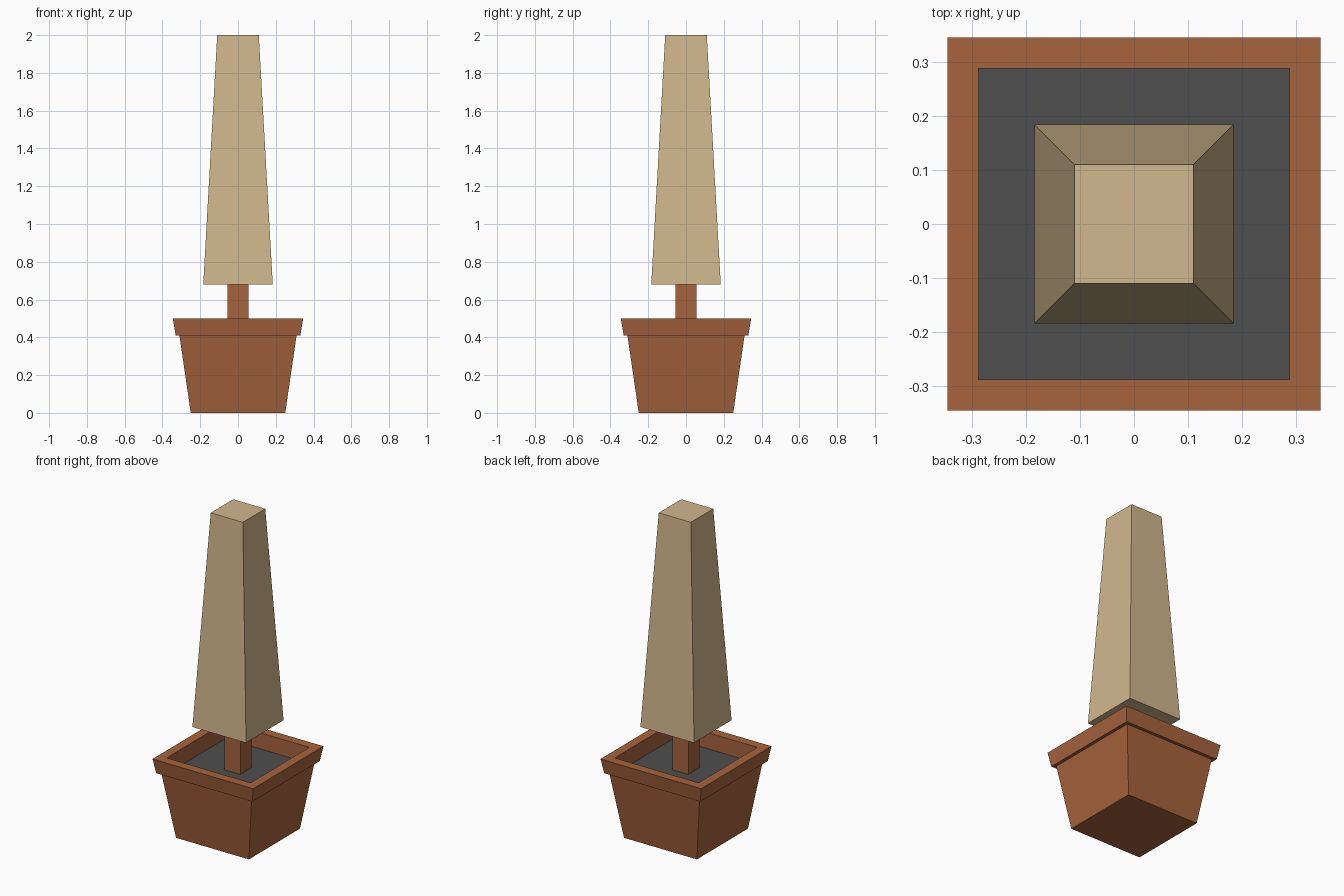
import bpy, bmesh

if "Cube" in bpy.data.objects:
    bpy.data.objects.remove(bpy.data.objects["Cube"])


def srgb(r, g, b):
    """Screen colour to linear diffuse colour."""
    return tuple(((c / 255 + 0.055) / 1.055) ** 2.4 for c in (r, g, b)) + (1.0,)


def material(name, rgb):
    m = bpy.data.materials.new(name)
    m.diffuse_color = srgb(*rgb)
    m.use_nodes = True
    m.node_tree.nodes["Principled BSDF"].inputs["Base Color"].default_value = m.diffuse_color
    return m


def square_loft(name, profile, mat, cap_start=True, cap_end=True):
    """Join square rings given as (half_width, z) into one flat-faced object."""
    bm = bmesh.new()
    corners = ((-1, -1), (1, -1), (1, 1), (-1, 1))
    rings = [[bm.verts.new((h * x, h * y, z)) for x, y in corners] for h, z in profile]
    for lower, upper in zip(rings, rings[1:]):
        for i in range(4):
            j = (i + 1) % 4
            bm.faces.new((lower[i], lower[j], upper[j], upper[i]))
    if cap_start:
        bm.faces.new(rings[0][::-1])
    if cap_end:
        bm.faces.new(rings[-1])
    mesh = bpy.data.meshes.new(name)
    bm.to_mesh(mesh)
    bm.free()
    mesh.materials.append(mat)
    obj = bpy.data.objects.new(name, mesh)
    bpy.context.collection.objects.link(obj)
    return obj


terracotta = material("terracotta", (167, 99, 61))
foliage = material("foliage", (209, 183, 142))
earth = material("earth", (78, 78, 78))

SOIL_Z = 0.4
TREE_Z = 0.68

# Tapered pot: outer wall, overhanging rim, straight inner wall down to the soil
square_loft("pot", [(0.25, 0), (0.31, 0.41), (0.33, 0.41), (0.345, 0.5),
                    (0.288, 0.5), (0.288, SOIL_Z)], terracotta, cap_end=False)

# Soil surface closing the pot
square_loft("soil", [(0.288, SOIL_Z)], earth, cap_start=False)

# Trunk
square_loft("trunk", [(0.055, SOIL_Z), (0.055, TREE_Z)], terracotta)

# Clipped, tapered foliage
square_loft("foliage", [(0.184, TREE_Z), (0.11, 2.0)], foliage)
